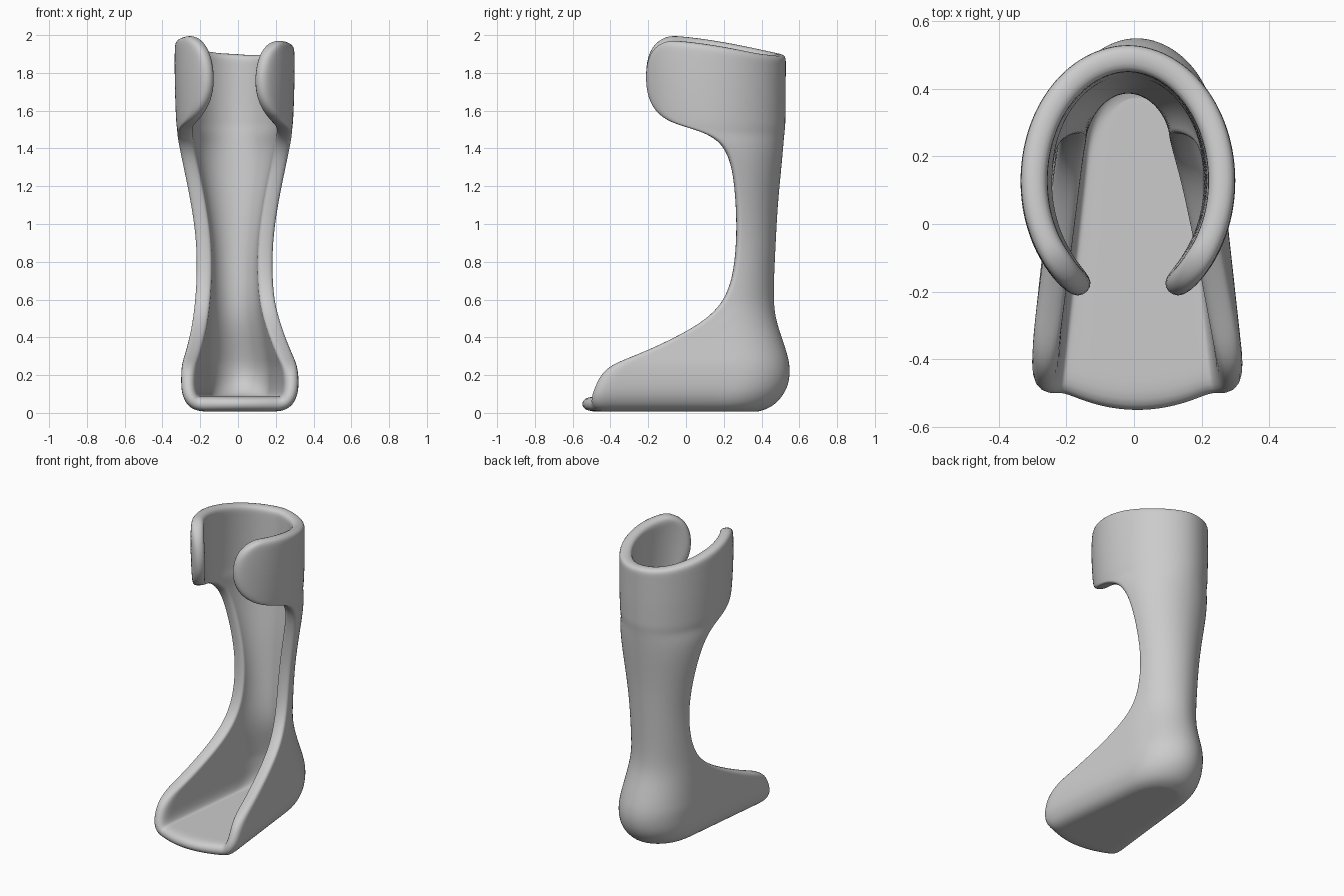
import bpy
import bmesh
import math
from mathutils import Vector

cube = bpy.data.objects.get("Cube")
if cube:
    bpy.data.objects.remove(cube, do_unlink=True)

HALF = 12        # columns from the back seam to each open edge
ACROSS = 8       # divisions across the sole
THICKNESS = 0.08

# Rows of the brace: height, open edge y, back y, half width
ROWS = [
    (.047, -.50, .38, .145), (.06, -.505, .43, .175), (.10, -.50, .475, .195),
    (.15, -.48, .505, .2), (.21, -.45, .515, .2), (.26, -.39, .51, .2),
    (.30, -.28, .5, .195), (.36, -.14, .48, .19), (.43, 0, .455, .185),
    (.50, .11, .435, .18), (.58, .19, .425, .172), (.70, .245, .425, .162),
    (.9, .268, .435, .162), (1.1, .265, .445, .19), (1.3, .245, .465, .232),
    (1.41, .2, .475, .255), (1.47, .13, .48, .265), (1.51, .03, .485, .27),
    (1.54, -.08, .487, .273), (1.6, -.16, .488, .275), (1.7, -.2, .49, .278),
    (1.83, -.205, .49, .28), (1.94, -.18, .49, .28), (2.0, -.1, .49, .28),
]


def clamp(value):
    return max(0.0, min(1.0, value))


def half_path(z, front, back, width):
    """Half of a horizontal section, from the back seam to the open edge."""
    centre = max(front, back - 1.3 * width)
    depth = back - centre
    path = []
    for i in range(25):
        angle = math.pi / 2 * i / 24
        path.append(Vector((width * math.sin(angle), centre + depth * math.cos(angle))))
    for i in range(1, 25):
        y = centre + (front - centre) * i / 24
        if z > 1:      # cuff curls round the shin
            x = width * math.sqrt(max(0, 1 - ((centre - y) / depth) ** 2))
        else:          # foot flares towards the toes
            x = width + 0.11 * (centre - y)
        path.append(Vector((x, y)))
    return path


def resample(path):
    """Spread points along the path, a little wider near the open edge."""
    lengths = [0.0]
    for a, b in zip(path, path[1:]):
        lengths.append(lengths[-1] + (b - a).length)
    points, k = [], 0
    for j in range(HALF + 1):
        target = lengths[-1] * (j / HALF) ** 1.2
        while k < len(path) - 2 and lengths[k + 1] < target:
            k += 1
        span = max(lengths[k + 1] - lengths[k], 1e-6)
        points.append(path[k].lerp(path[k + 1], clamp((target - lengths[k]) / span)))
    return points


def place(x, y, z):
    """Lean the leg slightly and slope the top rim down to the back."""
    shift = 0.01 - 0.028 * clamp((z - 0.2) / 0.4)
    slope = 0.1 * clamp((y + 0.1) / 0.6) ** 1.5 + 0.025 * clamp(x / 0.2)
    return (x + shift, y, z - slope * clamp((z - 1.5) / 0.5))


bm = bmesh.new()

# Leg and foot wall: U-shaped rows, right edge round the back to left edge
grid = []
for z, front, back, width in ROWS:
    side = resample(half_path(z, front, back, width))
    row = [(-p.x, p.y) for p in reversed(side)] + [(p.x, p.y) for p in side[1:]]
    grid.append([bm.verts.new(place(x, y, z)) for x, y in row])
for low, high in zip(grid, grid[1:]):
    for i in range(2 * HALF):
        bm.faces.new((low[i], low[i + 1], high[i + 1], high[i]))

# Sole: strips joining the two sides of the lowest row, bowed at the toes
base = grid[0]
strips = []
for i in range(HALF):
    a, b = base[i], base[-1 - i]
    strip = [a]
    for j in range(1, ACROSS):
        t = j / ACROSS
        point = a.co.lerp(b.co, t)
        point.y -= 0.055 * (1 - (2 * t - 1) ** 2) * math.exp(-i / 2)
        strip.append(bm.verts.new(point))
    strips.append(strip + [b])
for s, t in zip(strips, strips[1:]):
    for j in range(ACROSS):
        bm.faces.new((s[j], s[j + 1], t[j + 1], t[j]))
for j in range(ACROSS):
    bm.faces.new((strips[-1][j], strips[-1][j + 1], base[HALF]))

bmesh.ops.recalc_face_normals(bm, faces=bm.faces)
for face in bm.faces:
    face.smooth = True
mesh = bpy.data.meshes.new("brace_shell")
bm.to_mesh(mesh)
bm.free()
shell = bpy.data.objects.new("brace_shell", mesh)
bpy.context.collection.objects.link(shell)

# Thick plastic wall with rounded rims
solid = shell.modifiers.new("thickness", 'SOLIDIFY')
solid.thickness = THICKNESS
solid.offset = 0
smooth = shell.modifiers.new("rounding", 'SUBSURF')
smooth.levels = smooth.render_levels = 2

grey = bpy.data.materials.new("plain_grey")
grey.use_nodes = True
colour = (0.6, 0.6, 0.6, 1)
grey.diffuse_color = colour
grey.node_tree.nodes["Principled BSDF"].inputs["Base Color"].default_value = colour
mesh.materials.append(grey)
